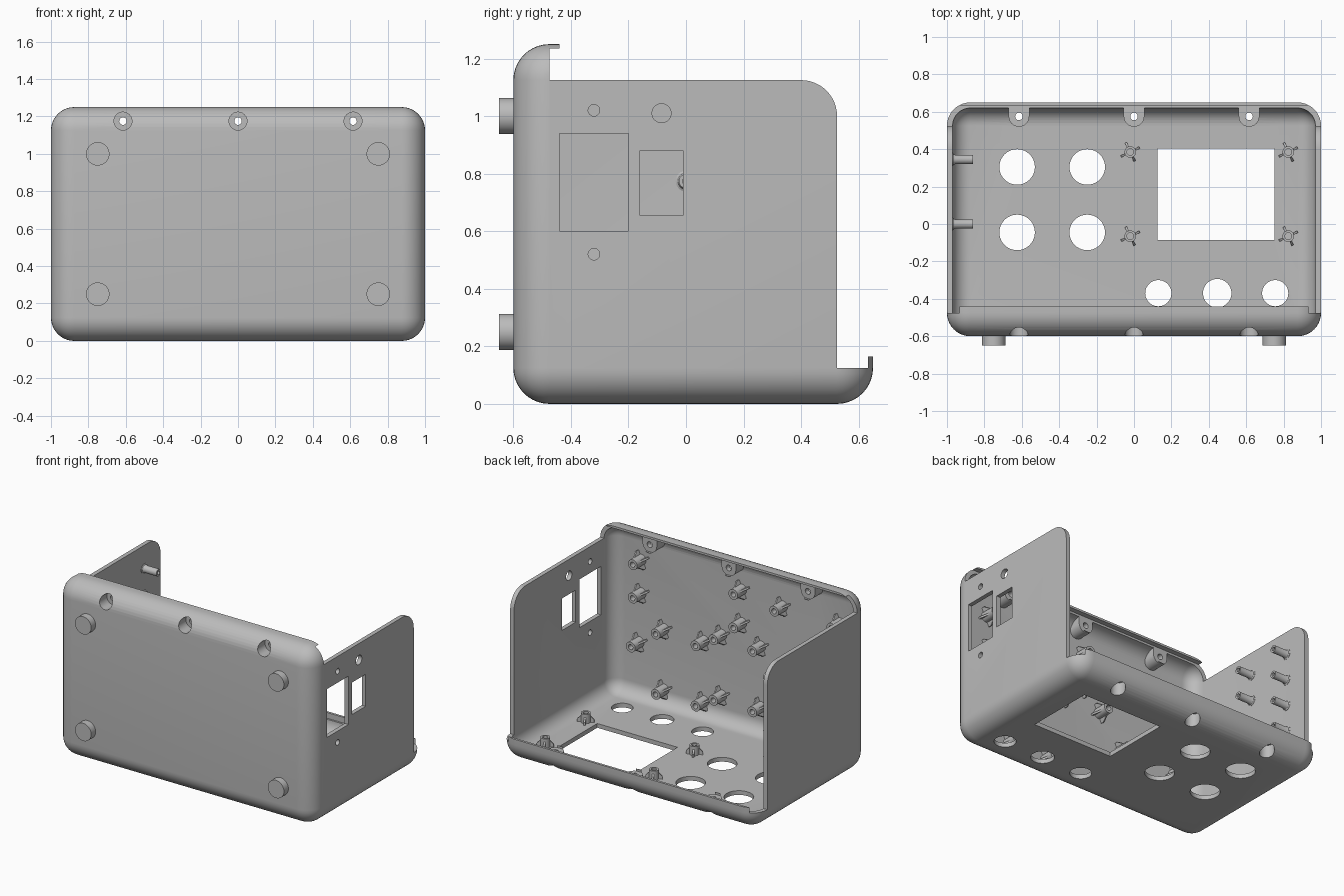
import bpy, bmesh, math
from mathutils import Vector

if "Cube" in bpy.data.objects:
    bpy.data.objects.remove(bpy.data.objects["Cube"], do_unlink=True)

grey = bpy.data.materials.new("light grey plastic")
grey.use_nodes = True
grey.diffuse_color = (0.5, 0.5, 0.5, 1)
grey.node_tree.nodes["Principled BSDF"].inputs["Base Color"].default_value = (0.5, 0.5, 0.5, 1)


def finish(name, bm):
    bmesh.ops.recalc_face_normals(bm, faces=bm.faces)
    mesh = bpy.data.meshes.new(name)
    bm.to_mesh(mesh)
    bm.free()
    mesh.materials.append(grey)
    ob = bpy.data.objects.new(name, mesh)
    bpy.context.collection.objects.link(ob)
    return ob


def add_prism(bm, pts, axis, lo, hi):
    """Extrude a 2D outline along an axis (0, 1 or 2)."""
    def place(p, h):
        c = list(p)
        c.insert(axis, h)
        return bm.verts.new(c)
    a = [place(p, lo) for p in pts]
    b = [place(p, hi) for p in pts]
    bm.faces.new(a)
    bm.faces.new(b[::-1])
    for i in range(len(pts)):
        j = (i + 1) % len(pts)
        bm.faces.new((a[i], b[i], b[j], a[j]))


def circle(u, v, r, n=40, start=0, sweep=math.tau):
    return [(u + r * math.cos(start + sweep * i / n),
             v + r * math.sin(start + sweep * i / n)) for i in range(n)]


def rect(u0, u1, v0, v1):
    return [(u0, v0), (u1, v0), (u1, v1), (u0, v1)]


def prisms(name, outlines, axis, lo, hi):
    bm = bmesh.new()
    for pts in outlines:
        add_prism(bm, pts, axis, lo, hi)
    return finish(name, bm)


def apply_mods(ob):
    dg = bpy.context.evaluated_depsgraph_get()
    ob.data = bpy.data.meshes.new_from_object(ob.evaluated_get(dg))
    ob.modifiers.clear()


def subtract(ob, cutter):
    mod = ob.modifiers.new("cut", "BOOLEAN")
    mod.operation, mod.solver, mod.object = "DIFFERENCE", "EXACT", cutter
    apply_mods(ob)
    bpy.data.objects.remove(cutter, do_unlink=True)


def rounded_box(name, inset):
    ob = prisms(name, [rect(-1 + inset, 1 - inset, -0.6 + inset, 0.65 - inset)],
                2, inset, 1.25 - inset)
    mod = ob.modifiers.new("round", "BEVEL")
    mod.width, mod.segments = 0.125 - inset, 10
    apply_mods(ob)
    return ob


# Hollow case; the screw bosses are left standing by trimming the cavity
WALL = 0.03
SCREW_X = (-0.615, 0, 0.615)
FRONT_Z, BACK_Y = 1.175, 0.575
case = rounded_box("case", 0)
cavity = rounded_box("cavity", WALL)


def boss(x, v, sign):
    arc = circle(x, v, 0.055, 24, math.pi if sign > 0 else 0, math.pi * 24 / 23)
    return arc + [(x + sign * 0.055, v + sign * 0.2), (x - sign * 0.055, v + sign * 0.2)]


subtract(cavity, prisms("front_bosses", [boss(x, FRONT_Z, 1) for x in SCREW_X], 1, -0.7, -0.46))
subtract(cavity, prisms("back_bosses", [boss(x, BACK_Y, 1) for x in SCREW_X], 2, -0.1, 0.14))
subtract(case, cavity)

# Open top and back, leaving the two thin lips
corner = circle(0.4, 1.0, 0.125, 12, math.pi / 2, -math.pi / 2)
opening = ([(-0.44, 1.4), (-0.44, 1.235), (-0.475, 1.235), (-0.475, 1.125)] + corner +
           [(0.525, 1.0), (0.525, 0.125), (0.633, 0.125), (0.633, 0.165), (0.8, 0.165), (0.8, 1.4)])
subtract(case, prisms("opening", [opening], 0, -1.2, 1.2))

# Screw holes with counterbores
for r, depth in ((0.048, 0.09), (0.02, 0.3)):
    subtract(case, prisms("front_screw", [circle(x, FRONT_Z, r) for x in SCREW_X], 1, -0.7, -0.6 + depth))
    subtract(case, prisms("back_screw", [circle(x, BACK_Y, r) for x in SCREW_X], 2, -0.1, depth))

# Display window, keypad holes and knob holes in the base
base_holes = [rect(0.125, 0.75, -0.085, 0.405)]
base_holes += [circle(x, y, 0.095) for x in (-0.625, -0.25) for y in (-0.045, 0.305)]
base_holes += [circle(x, -0.37, r) for x, r in ((0.13, 0.07), (0.445, 0.076), (0.755, 0.07))]
subtract(case, prisms("base_holes", base_holes, 2, -0.1, 0.06))

# Connector openings in the left wall
side_holes = [rect(-0.44, -0.2, 0.6, 0.94), rect(-0.16, -0.01, 0.655, 0.88),
              circle(-0.32, 1.02, 0.02), circle(-0.32, 0.52, 0.02), circle(-0.085, 1.01, 0.033)]
subtract(case, prisms("side_holes", side_holes, 0, 0.9, 1.1))

# Feet
feet = prisms("feet", [circle(x, z, 0.0625) for x in (-0.75, 0.75) for z in (0.25, 1.0)],
              1, -0.65, -0.595)


def post_mesh(name, profile, fin_reach=0, fin_height=0, turn=0.0, n=24):
    """Hollow post turned from a closed (radius, height) profile, with optional gussets."""
    bm = bmesh.new()
    rings = [[bm.verts.new((x, y, h)) for x, y in circle(0, 0, r, n)] for r, h in profile]
    for k, ring in enumerate(rings):
        nxt = rings[(k + 1) % len(rings)]
        for i in range(n):
            j = (i + 1) % n
            bm.faces.new((ring[i], ring[j], nxt[j], nxt[i]))
    if fin_reach:
        r = profile[0][0] * 0.8
        for k in range(4):
            before = set(bm.verts)
            add_prism(bm, [(r, -0.005), (fin_reach, -0.005), (fin_reach, 0.02), (r, fin_height)],
                      1, -0.006, 0.006)
            fin = [v for v in bm.verts if v not in before]
            a = turn + k * math.pi / 2
            for v in fin:
                x, y, z = v.co
                v.co = Vector((x * math.cos(a) - y * math.sin(a), x * math.sin(a) + y * math.cos(a), z))
    return finish(name, bm)


def tube(r, hole, h):
    return [(r, -0.005), (r, h), (hole, h), (hole, -0.005)]


def copies(first, places, rotation=(0, 0, 0)):
    obs = [first]
    for i, loc in enumerate(places):
        if i:
            ob = first.copy()
            bpy.context.collection.objects.link(ob)
            obs.append(ob)
        obs[i].location, obs[i].rotation_euler = loc, rotation
    return obs


parts = [case, feet]

# Display standoffs on the floor
parts += copies(post_mesh("display_standoff", tube(0.031, 0.018, 0.065), 0.055, 0.05, 0.45),
                [(x, y, WALL) for x in (-0.02, 0.825) for y in (-0.065, 0.385)])

# Board standoffs behind the front panel
boards = [((0.567, 0.257), (0.136, 0.56)), ((0.118, -0.185), (0.214, 0.64)),
          ((0.745, -0.037), (0.765, 1.0)), ((-0.355, -0.8), (0.42, 0.967))]
spots = [(x, -0.6 + WALL, z) for xs, zs in boards for x in xs for z in zs]
spots.append((0.76, -0.6 + WALL, 0.417))
parts += copies(post_mesh("board_standoff", tube(0.036, 0.018, 0.1), 0.065, 0.075, 0.45),
                spots, (-math.pi / 2, 0, 0))

# Pegs on the inside of the right wall, flared at the root
flare = [(0.036, -0.005), (0.036, 0.002), (0.029, 0.006), (0.025, 0.014)]
parts += copies(post_mesh("wall_peg", flare + tube(0.025, 0.013, 0.11)[1:]),
                [(-1 + WALL, y, 0.4 + 0.187 * k) for y in (0, 0.345) for k in range(4)],
                (0, math.pi / 2, 0))

# Smooth the curves, keep the edges crisp
bpy.ops.object.select_all(action="DESELECT")
for ob in parts:
    ob.select_set(True)
bpy.context.view_layer.objects.active = case
bpy.ops.object.shade_smooth_by_angle(angle=math.radians(30))
